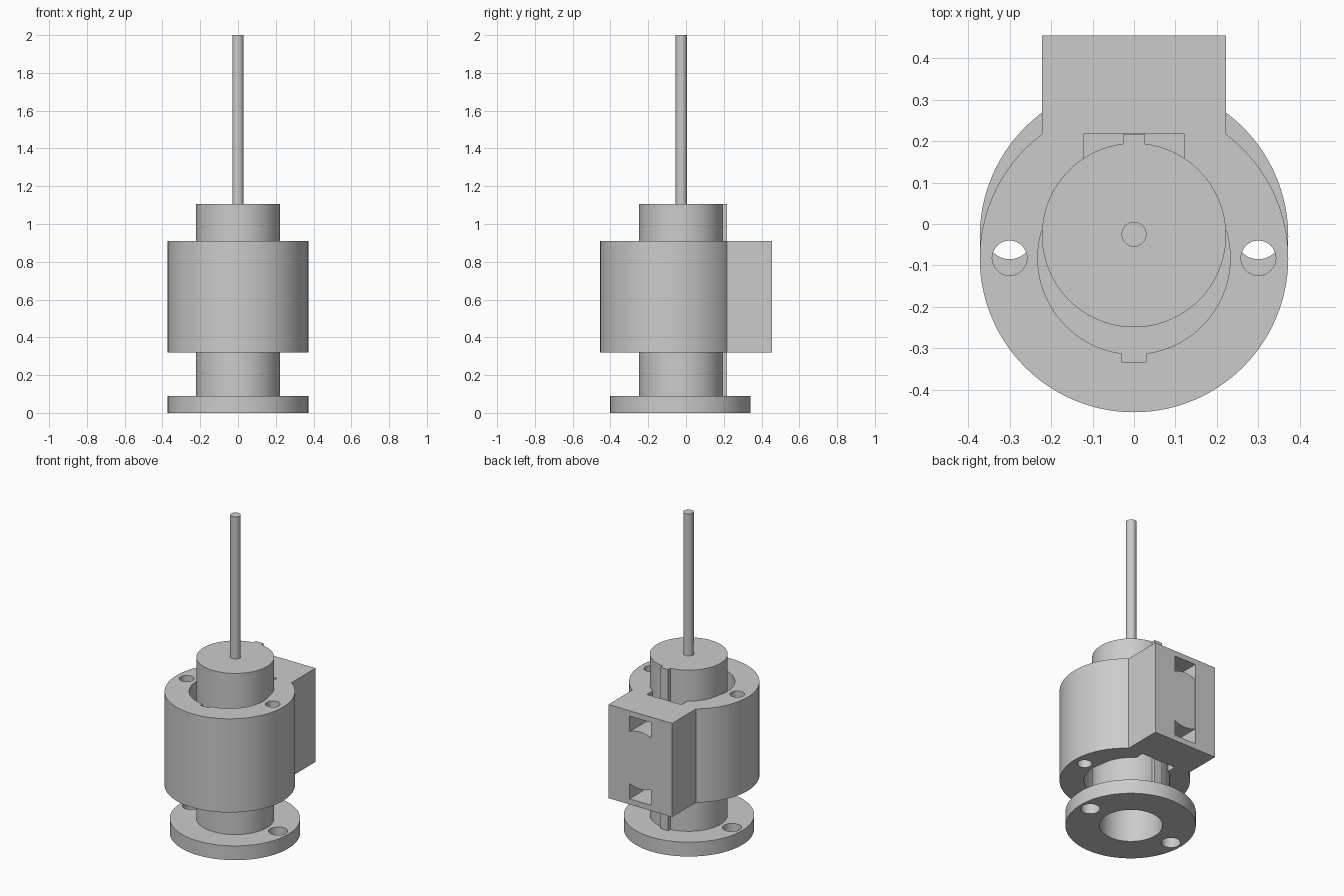
import bpy
from math import radians, sin, cos, asin, pi

if "Cube" in bpy.data.objects:
    bpy.data.objects.remove(bpy.data.objects["Cube"], do_unlink=True)

grey = bpy.data.materials.new("machined grey")
grey.use_nodes = True
grey.diffuse_color = (0.6, 0.6, 0.6, 1)
grey.node_tree.nodes["Principled BSDF"].inputs["Base Color"].default_value = (0.6, 0.6, 0.6, 1)


def prism(name, outline, z0, z1):
    """Solid made by extruding a flat outline (counterclockwise) upward."""
    n = len(outline)
    verts = [(x, y, z) for z in (z0, z1) for x, y in outline]
    faces = [list(range(n))[::-1], list(range(n, 2 * n))]
    faces += [[i, (i + 1) % n, (i + 1) % n + n, i + n] for i in range(n)]
    mesh = bpy.data.meshes.new(name)
    mesh.from_pydata(verts, [], faces)
    mesh.materials.append(grey)
    obj = bpy.data.objects.new(name, mesh)
    bpy.context.collection.objects.link(obj)
    return obj


def arc(y, r, start=0.0, sweep=2 * pi, n=96, closed=True):
    steps = n if closed else n + 1
    return [(r * cos(start + sweep * i / n), y + r * sin(start + sweep * i / n))
            for i in range(steps)]


def cylinder(name, x, y, r, z0, z1, n=96):
    return prism(name, [(x + px, py) for px, py in arc(y, r, n=n)], z0, z1)


def box(name, half_w, y0, y1, z0, z1):
    return prism(name, [(-half_w, y0), (half_w, y0), (half_w, y1), (-half_w, y1)], z0, z1)


def activate(obj):
    bpy.ops.object.select_all(action='DESELECT')
    obj.select_set(True)
    bpy.context.view_layer.objects.active = obj


def cut(target, cutter):
    mod = target.modifiers.new("cut", 'BOOLEAN')
    mod.operation, mod.solver, mod.object = 'DIFFERENCE', 'EXACT', cutter
    activate(target)
    bpy.ops.object.modifier_apply(modifier=mod.name)
    bpy.data.objects.remove(cutter, do_unlink=True)


BODY_Y, SHAFT_Y = -0.082, -0.027
R_OUT, BLOCK_W, BACK = 0.372, 0.222, 0.455
Z0, Z1, TOP = 0.32, 0.91, 1.105

# Housing: round body with a square block at the back
a = pi / 2 - asin(BLOCK_W / R_OUT)
outline = arc(BODY_Y, R_OUT, pi - a, pi + 2 * a, closed=False)
outline += [(BLOCK_W, BACK), (-BLOCK_W, BACK)]
housing = prism("housing", outline, Z0, Z1)
cut(housing, cylinder("bore_cutter", 0, BODY_Y, 0.232, Z0 - 0.1, Z1 + 0.1))
cut(housing, box("front_keyway_cutter", 0.03, -0.333, -0.2, Z0 - 0.1, Z1 + 0.1))
cut(housing, box("back_keyway_cutter", 0.12, 0, 0.218, Z0 - 0.1, Z1 + 0.1))
cut(housing, box("window_cutter", 0.075, 0.15, BACK + 0.1, 0.355, 0.876))

# Flange and hollow shaft
flange = cylinder("flange", 0, SHAFT_Y - 0.003, R_OUT, 0, 0.09)
cut(flange, cylinder("flange_bore_cutter", 0, SHAFT_Y, 0.18, -0.1, 0.2))
shaft = cylinder("shaft", 0, SHAFT_Y, 0.222, 0.002, TOP)
cut(shaft, cylinder("shaft_bore_cutter", 0, SHAFT_Y, 0.18, -0.1, 0.85))

# Bolt holes on both sides
for side in (-1, 1):
    cut(housing, cylinder("bolt_cutter", side * 0.3, BODY_Y, 0.042, Z0 - 0.1, Z1 + 0.1, 48))
    cut(flange, cylinder("bolt_cutter", side * 0.3, SHAFT_Y - 0.003, 0.055, -0.1, 0.2, 48))

# Key along the back of the shaft, and the thin rod on top
key = box("shaft_key", 0.027, 0.17, 0.216, 0.08, TOP)
rod = cylinder("rod", 0, -0.025, 0.03, TOP - 0.05, 2.0, 48)

# Round plug lying in the block, flush with its back face
plug = cylinder("back_plug", 0, 0, 0.18, 0.22, BACK - 0.001)
for v in plug.data.vertices:
    x, y, z = v.co
    v.co = (x, z, (Z0 + Z1) / 2 - y)

for obj in (housing, flange, shaft, key, rod, plug):
    activate(obj)
    bpy.ops.object.shade_smooth_by_angle(angle=radians(30))
